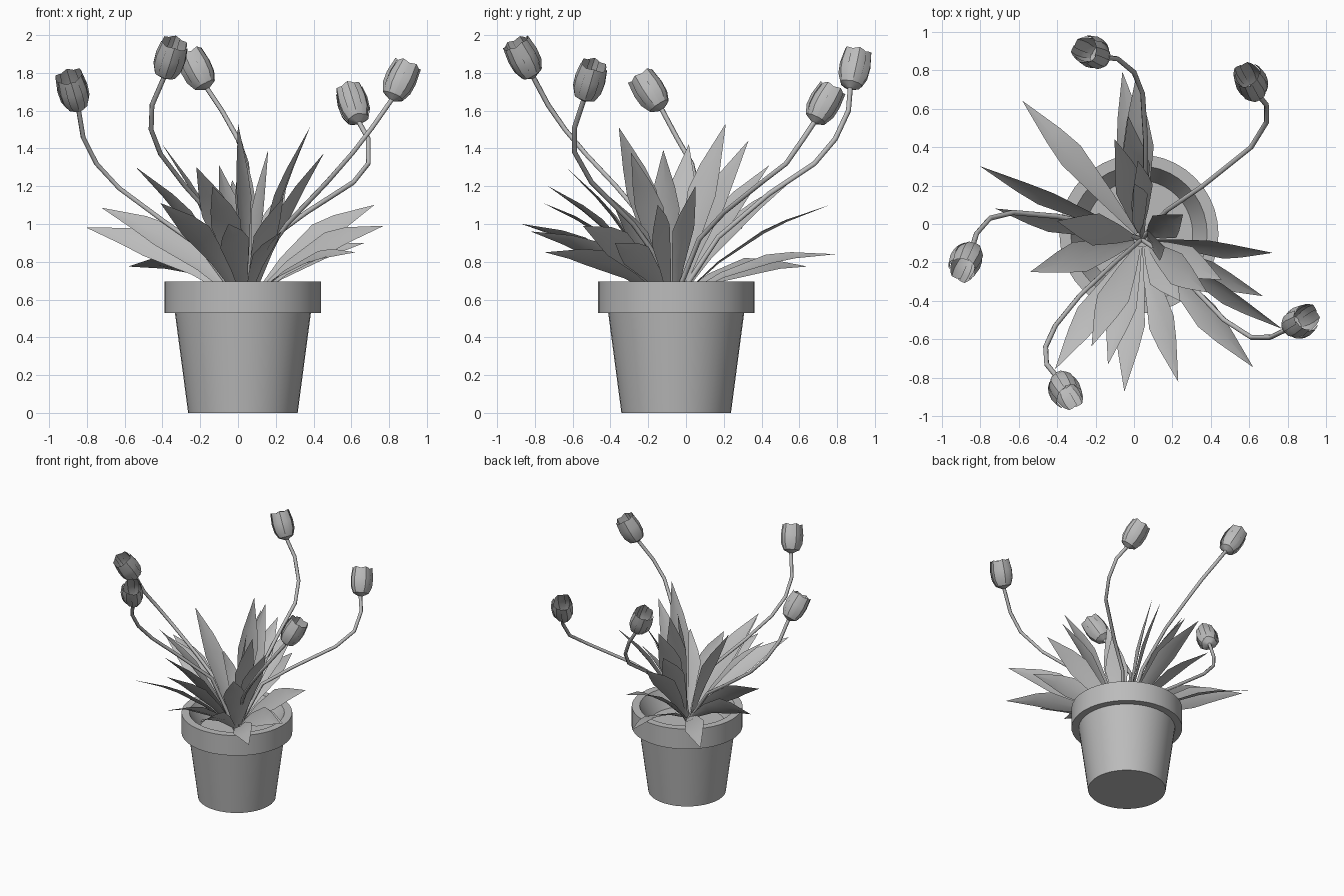
import bpy, bmesh, math
from mathutils import Vector

cube = bpy.data.objects.get("Cube")
if cube:
    bpy.data.objects.remove(cube, do_unlink=True)

grey = bpy.data.materials.new("plain_grey")
grey.use_nodes = True
COL = (0.5, 0.5, 0.5, 1)
grey.diffuse_color = COL
grey.node_tree.nodes["Principled BSDF"].inputs["Base Color"].default_value = COL

UP = Vector((0, 0, 1))
POT = Vector((0.026, -0.052, 0))      # pot axis
ROOT = Vector((0.04, -0.08, 0.6))     # where the plant leaves the soil


def finish(name, bm, angle=35, recalc=False):
    if recalc:
        bmesh.ops.recalc_face_normals(bm, faces=bm.faces)
    me = bpy.data.meshes.new(name)
    bm.to_mesh(me)
    bm.free()
    ob = bpy.data.objects.new(name, me)
    bpy.context.collection.objects.link(ob)
    me.materials.append(grey)
    bpy.ops.object.select_all(action="DESELECT")
    ob.select_set(True)
    bpy.context.view_layer.objects.active = ob
    bpy.ops.object.shade_smooth_by_angle(angle=math.radians(angle))


def grid(bm, rows):
    """Skin rows of points with quads."""
    vs = [[bm.verts.new(p) for p in row] for row in rows]
    for a, b in zip(vs, vs[1:]):
        for i in range(len(a) - 1):
            bm.faces.new((a[i], a[i + 1], b[i + 1], b[i]))


def lathe(name, profile, segs=40):
    bm = bmesh.new()
    rows = []
    for r, z in profile:
        rows.append([POT + Vector((r * math.cos(a), r * math.sin(a), z))
                     for a in (math.tau * i / segs for i in range(segs + 1))])
    grid(bm, rows)
    bmesh.ops.remove_doubles(bm, verts=bm.verts, dist=1e-5)
    bmesh.ops.dissolve_degenerate(bm, edges=bm.edges, dist=1e-5)
    finish(name, bm, recalc=True)


# Pot with thick collar, sloping inner wall and soil
lathe("pot", [(0, 0), (0.29, 0), (0.36, 0.53), (0.414, 0.53), (0.414, 0.695),
              (0.355, 0.695), (0.28, 0.56), (0, 0.56)])


# Stems: thin tubes running from the bud down to the soil
def stem(name, pts, r=0.0135, sides=6):
    bm = bmesh.new()
    pts = [Vector(p) for p in pts]
    rows = []
    for i, p in enumerate(pts):
        d = (pts[min(i + 1, len(pts) - 1)] - pts[max(i - 1, 0)]).normalized()
        u = d.cross(Vector((0.6, -0.8, 0.1))).normalized()
        v = d.cross(u)
        rows.append([p + r * (math.cos(a) * u + math.sin(a) * v)
                     for a in (math.tau * k / sides for k in range(sides + 1))])
    grid(bm, rows)
    bmesh.ops.remove_doubles(bm, verts=bm.verts, dist=1e-5)
    finish(name, bm, 70, recalc=True)


# Buds: overlapping inner and outer ribbed petals, blunt with short points
def bud(name, base, tip):
    base, tip = Vector(base), Vector(tip)
    q = (tip - base).to_track_quat("Z", "Y")
    profile = [(0.014, -0.005), (0.058, 0.018), (0.079, 0.068),
               (0.083, 0.13), (0.073, 0.202)]
    bm = bmesh.new()
    for k in range(6):
        mid = math.tau * k / 6
        outer = k % 2
        scale = 1.02 if outer else 0.93
        half = math.radians(30 if outer else 40)
        rows = []
        for r, z in profile:
            row = []
            for j in range(-2, 3):
                a = mid + half * j / 2
                ridge = scale * (1.04, 0.99, 0.97)[abs(j)] * r
                lift = 0.012 * (1 - abs(j) / 2) if z > 0.2 else 0
                p = Vector((math.cos(a) * ridge, math.sin(a) * ridge, z + lift))
                row.append(base + q @ p)
            rows.append(row)
        grid(bm, rows)
    finish(name, bm, 25)


flowers = {
    "left_back": ((0.58, 0.79, 1.735), [(.64, .68, 1.54), (.69, .62, 1.45), (.69, .53, 1.32),
                  (.61, .40, 1.22), (.36, .2, 1.06), (.17, .07, .92)]),
    "left_front": ((.91, -.48, 1.86), [(.815, -.54, 1.66), (.71, -.59, 1.51), (.61, -.59, 1.38),
                   (.47, -.5, 1.22), (.26, -.28, 1.0), (.1, -.12, .78)]),
    "back": ((-.26, .91, 1.91), [(-.165, .87, 1.72), (-.085, .86, 1.6), (0, .79, 1.45),
             (.045, .68, 1.32), (.06, .44, 1.16), (.06, .17, .93)]),
    "right": ((-.90, -.25, 1.8), [(-.845, -.13, 1.61), (-.82, -.05, 1.46), (-.75, .03, 1.32),
              (-.63, .06, 1.19), (-.40, .04, 1.02), (-.2, 0, .88)]),
    "front": ((-.33, -.91, 1.97), [(-.39, -.81, 1.78), (-.455, -.73, 1.63), (-.46, -.64, 1.5),
              (-.41, -.53, 1.37), (-.28, -.37, 1.2), (-.1, -.2, 1.0)]),
}
for side, (tip, path) in flowers.items():
    stem("stem_" + side, path + [ROOT - 0.05 * UP])
    bud("bud_" + side, path[0], tip)


# Leaves: arched, creased blades that taper to a point, rolled about their length
def leaf(name, tip, roll, width):
    tip = Vector(tip)
    out = Vector((tip.x - ROOT.x, tip.y - ROOT.y, 0))
    start = ROOT + out.normalized() * 0.04
    d = tip - start
    flat = d.cross(UP).normalized()
    lift = flat.cross(d).normalized()
    side = flat * math.cos(roll) + lift * math.sin(roll)
    normal = side.cross(d).normalized()
    rows = []
    for t, w in ((0, .15), (.3, .6), (.6, 1), (.75, .72), (1, .01)):
        c = start + d * t + lift * 0.28 * out.length * t * (1 - t)
        crease = normal * width * w * 0.2
        rows.append([c + side * width * w + crease, c,
                     c - side * width * w + crease])
    bm = bmesh.new()
    grid(bm, rows)
    finish(name, bm, 40)


# Each leaf is its tip position and its roll
low_leaves = [((-.58, .64, .775), -.5), ((-.80, .30, .98), 1.0), ((-.06, .79, .84), -.3),
              ((.01, .76, 1.1), 0), ((-.41, -.755, 1.11), -.35), ((-.135, -.73, 1.2), -.4),
              ((-.05, -.87, 1.0), -.4), ((.23, -.82, .96), -.5), ((.62, -.745, .85), -.5),
              ((.67, -.375, .9), -.7), ((.72, -.15, 1.1), -1.0), ((.77, -.545, .99), -1.0),
              ((-.72, .08, 1.085), .9)]
high_leaves = [((-.54, -.25, 1.3), -.2), ((.38, -.355, 1.51), -.35), ((.455, -.29, 1.375), 0),
               ((0, .21, 1.53), -.95), ((-.40, .015, 1.42), 0), ((.02, .33, 1.44), -.8),
               ((-.1, .44, 1.31), -.5), ((-.03, .56, 1.23), -.4), ((.16, -.12, 1.39), -.7),
               ((-.22, -.635, 1.3), -.3), ((.255, .05, 1.2), -.3), ((.24, -.4, 1.14), -.2)]
for group, leaves, width in (("low", low_leaves, 0.08), ("high", high_leaves, 0.085)):
    for i, (tip, roll) in enumerate(leaves):
        leaf(f"{group}_leaf_{i + 1}", tip, roll, width)
